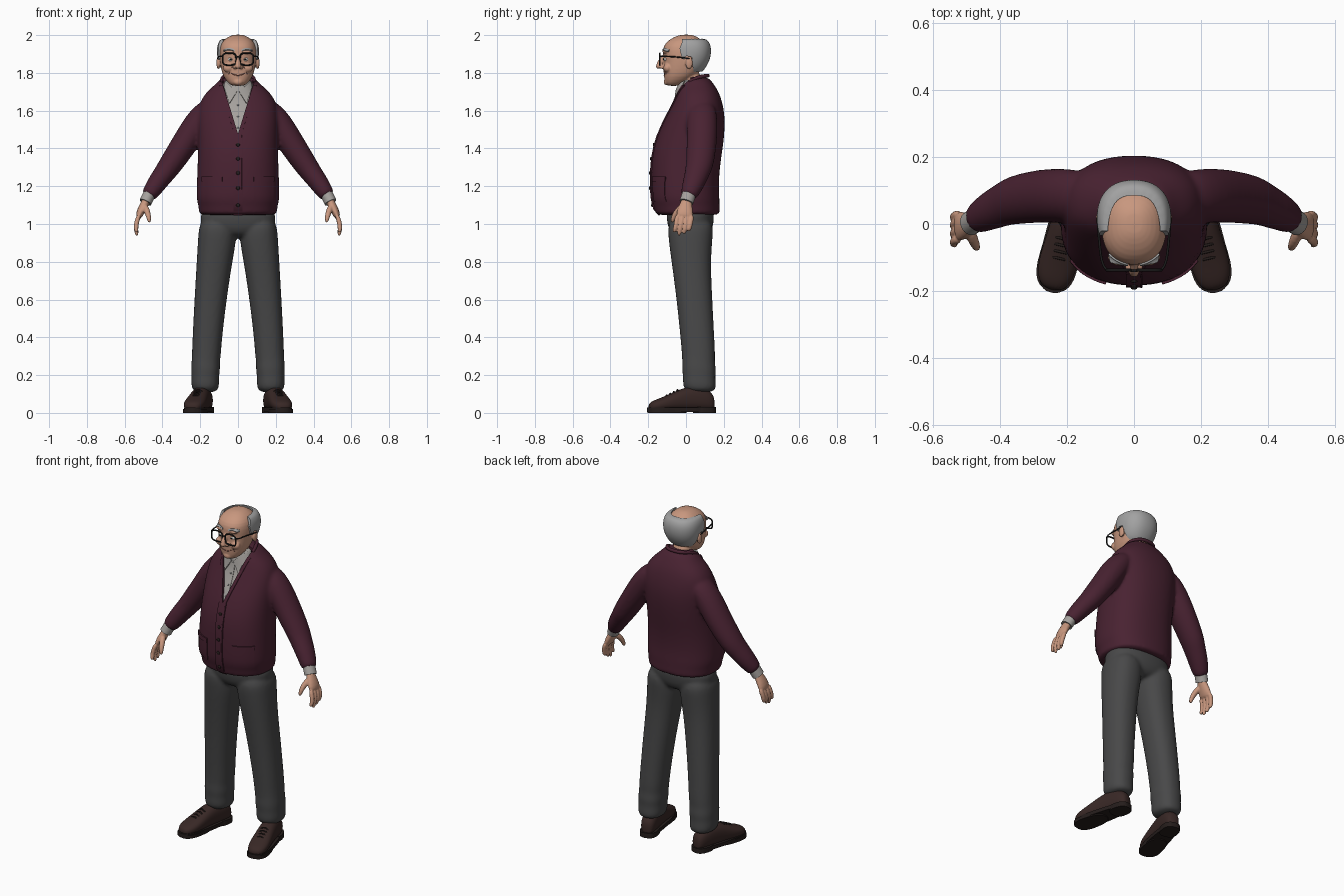
import bpy, bmesh, math
from mathutils import Vector, Matrix
from mathutils.bvhtree import BVHTree

if "Cube" in bpy.data.objects:
    bpy.data.objects.remove(bpy.data.objects["Cube"])


def colour(name, r, g, b):
    m = bpy.data.materials.new(name)
    m.use_nodes = True
    m.diffuse_color = (r, g, b, 1)
    m.node_tree.nodes["Principled BSDF"].inputs["Base Color"].default_value = (r, g, b, 1)
    m.node_tree.nodes["Principled BSDF"].inputs["Roughness"].default_value = 0.8
    return m


WOOL = colour("burgundy wool", .066, .016, .031)
GREY = colour("charcoal cloth", .065, .065, .066)
LEATHER = colour("brown leather", .040, .021, .019)
SOLE = colour("dark sole", .018, .012, .011)
SKIN = colour("skin", .58, .31, .21)
HAIR = colour("grey hair", .36, .36, .36)
SHIRT = colour("pale shirt", .38, .36, .34)
BLACK = colour("black frame", .012, .012, .012)
WHITE = colour("eye white", .7, .68, .64)
LIP = colour("lip and crease", .30, .12, .09)


def sec(z, x0, x1, y0, y1):
    return (Vector(((x0 + x1) / 2, (y0 + y1) / 2, z)),
            Vector(((x1 - x0) / 2, 0, 0)), Vector((0, (y1 - y0) / 2, 0)))


def loft(bm, sections, p=2.3, n=24):
    power = lambda t: math.copysign(abs(t) ** (2 / p), t)
    rings = []
    for c, u, v in sections:
        angles = [math.tau * i / n for i in range(n)]
        rings.append([bm.verts.new(c + u * power(math.cos(a)) + v * power(math.sin(a))) for a in angles])
    for a, b in zip(rings, rings[1:]):
        for i in range(n):
            bm.faces.new((a[i], a[(i + 1) % n], b[(i + 1) % n], b[i]))
    bm.faces.new(rings[0])
    bm.faces.new(rings[-1])


def stack(bm, table, p=2.3):
    loft(bm, [sec(z, -w, w, y0, y1) for z, w, y0, y1 in table], p)


def limb(bm, points, radii, side=1, n=16):
    pts = [Vector((x * side, y, z)) for x, y, z in points]
    out = []
    for i, c in enumerate(pts):
        t = (pts[min(i + 1, len(pts) - 1)] - pts[max(i - 1, 0)]).normalized()
        v = Vector((0, 1, 0))
        v = (v - t * v.dot(t)).normalized()
        out.append((c, v.cross(t) * radii[i][0], v * radii[i][1]))
    loft(bm, out, 2, n)


def ball(bm, centre, radii):
    m = Matrix.Translation(centre) @ Matrix.Diagonal((*radii, 1))
    bmesh.ops.create_uvsphere(bm, u_segments=16, v_segments=10, radius=1, matrix=m)


def bake(obj, mat):
    bpy.context.view_layer.update()
    mesh = bpy.data.meshes.new_from_object(obj.evaluated_get(bpy.context.evaluated_depsgraph_get()))
    obj.modifiers.clear()
    obj.data = mesh
    mesh.materials.clear()
    mesh.materials.append(mat)
    for f in mesh.polygons:
        f.material_index = 0
    bpy.ops.object.select_all(action="DESELECT")
    obj.select_set(True)
    bpy.context.view_layer.objects.active = obj
    bpy.ops.object.shade_smooth_by_angle(angle=math.radians(50))


def finish(bm, name, mat, subdivide=0, voxel=0, smooth=4, thick=0):
    bmesh.ops.recalc_face_normals(bm, faces=bm.faces)
    mesh = bpy.data.meshes.new(name)
    bm.to_mesh(mesh)
    bm.free()
    obj = bpy.data.objects.new(name, mesh)
    bpy.context.collection.objects.link(obj)
    if subdivide:
        obj.modifiers.new("round", "SUBSURF").levels = subdivide
    if voxel:
        m = obj.modifiers.new("blend", "REMESH")
        m.mode, m.voxel_size = "VOXEL", voxel
        m = obj.modifiers.new("soften", "SMOOTH")
        m.factor, m.iterations = .5, smooth
    if thick:
        m = obj.modifiers.new("thicken", "SOLIDIFY")
        m.thickness, m.offset = thick, 0
    bake(obj, mat)
    return obj


def boolean(obj, bm, operation, mat):
    cutter = finish(bm, "cutter", mat)
    m = obj.modifiers.new("cut", "BOOLEAN")
    m.operation, m.solver, m.object = operation, "EXACT", cutter
    bake(obj, mat)
    bpy.data.objects.remove(cutter)


def prism(points, axis, lo, hi):
    bm = bmesh.new()
    place = lambda a, b, t: (t, a, b) if axis == "x" else (a, t, b)
    ends = [[bm.verts.new(place(a, b, t)) for a, b in points] for t in (lo, hi)]
    for e in ends:
        bm.faces.new(e)
    for i in range(len(points)):
        j = (i + 1) % len(points)
        bm.faces.new((ends[0][i], ends[0][j], ends[1][j], ends[1][i]))
    return bm


def front_of(obj):
    bm = bmesh.new()
    bm.from_mesh(obj.data)
    tree = BVHTree.FromBMesh(bm)
    bm.free()

    def point(x, z):
        hit = tree.ray_cast(Vector((x, -1, z)), Vector((0, 1, 0)))[0]
        return hit or Vector((x, 0, z))
    return point


def patch(name, front, fn, mat, thick, nu=6, nv=14):
    bm = bmesh.new()
    grid = [[bm.verts.new(front(*fn(i / nu, j / nv))) for i in range(nu + 1)] for j in range(nv + 1)]
    for a, b in zip(grid, grid[1:]):
        for i in range(nu):
            bm.faces.new((a[i], a[i + 1], b[i + 1], b[i]))
    return finish(bm, name, mat, thick=thick)


def wire(name, points, radius, mat, cyclic=False):
    cu = bpy.data.curves.new(name, "CURVE")
    cu.dimensions, cu.bevel_depth, cu.bevel_resolution = "3D", radius, 2
    sp = cu.splines.new("NURBS")
    sp.points.add(len(points) - 1)
    for q, co in zip(sp.points, points):
        q.co = (*co, 1)
    sp.use_cyclic_u, sp.use_endpoint_u, sp.order_u = cyclic, not cyclic, 3
    cu.use_fill_caps = True
    cu.materials.append(mat)
    bpy.context.collection.objects.link(bpy.data.objects.new(name, cu))


SIDES = (("left", 1), ("right", -1))

# Cardigan: torso and sleeves blended, then opened with a V neck
bm = bmesh.new()
stack(bm, [(1.045, .205, -.16, .178), (1.06, .208, -.165, .181), (1.1, .211, -.172, .178), (1.13, .222, -.184, .179),
           (1.2, .220, -.186, .174), (1.3, .216, -.185, .180), (1.4, .213, -.174, .196), (1.5, .214, -.140, .207),
           (1.58, .215, -.100, .206), (1.65, .202, -.065, .192), (1.7, .168, -.047, .174),
           (1.74, .118, -.03, .148), (1.785, .084, -.01, .116)])
for name, s in SIDES:
    limb(bm, [(.13, .085, 1.64), (.2, .085, 1.56), (.275, .085, 1.436), (.36, .072, 1.31), (.385, .06, 1.275),
              (.43, .04, 1.215), (.46, .022, 1.17), (.48, .01, 1.142)],
         [(.05, .07), (.074, .084), (.072, .082), (.064, .075), (.058, .067), (.053, .06), (.046, .05), (.04, .043)], s)
cardigan = finish(bm, "cardigan", WOOL, 2, .01, 5)
chest = front_of(cardigan)
boolean(cardigan, prism([(0, 1.47), (.085, 1.75), (.085, 1.9), (-.085, 1.9), (-.085, 1.75)], "y", -.5, .025),
        "DIFFERENCE", WOOL)

# Cardigan trim, button band, pockets
patch("button_band", chest, lambda u, v: (.048 * u - .024, 1.05 + .43 * v), WOOL, .014)
wire("band_edge", [chest(.022, 1.05 + .07 * i) - Vector((0, .006, 0)) for i in range(7)], .003, WOOL)
bm = bmesh.new()
for z in (1.42, 1.345, 1.27, 1.19, 1.1):
    ball(bm, chest(0, z) - Vector((0, .008, 0)), (.010, .005, .010))
finish(bm, "cardigan_buttons", SOLE)
for name, s in SIDES:
    patch(name + "_neck_trim", chest, lambda u, v: (s * (.08 * v + .019 * u - .002), 1.468 + .264 * v), WOOL, .012)
    patch(name + "_pocket", chest, lambda u, v: (s * (.085 + .1 * u), 1.12 + .12 * v), WOOL, .006)
    patch(name + "_pocket_welt", chest, lambda u, v: (s * (.083 + .104 * u), 1.225 + .025 * v), WOOL, .014)
wire("neck_band", [(-.088, .015, 1.75), (-.086, .06, 1.778), (-.05, .11, 1.785), (0, .118, 1.786),
                   (.05, .11, 1.785), (.086, .06, 1.778), (.088, .015, 1.75)], .010, WOOL)

# Shirt with collar, placket and cuffs
bm = bmesh.new()
stack(bm, [(1.38, .17, -.155, .15), (1.45, .17, -.143, .15), (1.5, .17, -.124, .15), (1.58, .16, -.086, .15),
           (1.65, .14, -.056, .14), (1.7, .1, -.050, .125), (1.74, .076, -.042, .1), (1.77, .069, -.03, .093)])
shirt = finish(bm, "shirt", SHIRT, 2)
breast = front_of(shirt)
patch("shirt_placket", breast, lambda u, v: (.03 * u - .015, 1.46 + .23 * v), SHIRT, .007)
bm = bmesh.new()
for z in (1.51, 1.57, 1.63):
    ball(bm, breast(0, z) - Vector((0, .005, 0)), (.005, .003, .005))
finish(bm, "shirt_buttons", HAIR)
for name, s in SIDES:
    def leaf(u, v):
        top = Vector((.006, 1.70)).lerp(Vector((.062, 1.755)), v)
        return (lambda q: (s * q.x, q.y))(top.lerp(Vector((.045, 1.635)).lerp(Vector((.070, 1.725)), v), u))
    patch(name + "_collar", breast, leaf, SHIRT, .015)
    bm = bmesh.new()
    limb(bm, [(.465, .018, 1.165), (.478, .01, 1.14), (.49, .002, 1.115)], [(.033, .037)] * 3, s, 24)
    finish(bm, name + "_shirt_cuff", SHIRT)

# Hands
for name, s in SIDES:
    bm = bmesh.new()
    limb(bm, [(.474, .012, 1.15), (.487, .003, 1.12), (.503, -.003, 1.09), (.52, -.006, 1.055), (.528, -.01, 1.03)],
         [(.022, .027), (.022, .028), (.023, .038), (.021, .046), (.014, .043)], s)
    for y, tip in ((-.044, .955), (-.018, .935), (.008, .945), (.031, .965)):
        limb(bm, [(.522, y, 1.05), (.538, y - .006, 1.01), (.541, y - .014, .97), (.533, y - .021, tip)],
             [(.013, .014), (.0135, .0135), (.0125, .0125), (.009, .009)], s, 12)
    limb(bm, [(.495, -.012, 1.10), (.482, -.045, 1.07), (.473, -.066, 1.04), (.468, -.075, 1.005)],
         [(.016, .018), (.017, .017), (.014, .014), (.009, .009)], s, 12)
    finish(bm, name + "_hand", SKIN, 1, .0045, 2)

# Trousers
bm = bmesh.new()
stack(bm, [(1.1, .195, -.105, .15), (1.02, .203, -.104, .15), (.96, .19, -.09, .138), (.925, .1, -.05, .1)])
for name, s in SIDES:
    rows = [(1.04, .02, .203, -.1, .148), (.93, .004, .212, -.095, .142), (.8, .03, .219, -.077, .130),
            (.6, .06, .231, -.05, .140), (.4, .084, .241, -.03, .150), (.31, .09, .244, -.022, .155),
            (.27, .096, .246, -.02, .152), (.23, .094, .249, -.022, .16), (.19, .101, .246, -.015, .154),
            (.15, .099, .249, -.018, .160), (.105, .107, .238, -.002, .157)]
    loft(bm, [sec(z, *sorted((a * s, b * s)), y0, y1) for z, a, b, y0, y1 in rows])
finish(bm, "trousers", GREY, 2, .01, 4)

# Shoes, toes turned out
for name, s in SIDES:
    turn = Matrix.Translation((s * .205, -.02, 0)) @ Matrix.Rotation(s * math.radians(13), 4, "Z")
    bm = bmesh.new()
    rows = [(.174, .022, .08), (.155, .042, .115), (.09, .048, .142), (.02, .05, .138),
            (-.04, .054, .112), (-.1, .059, .085), (-.15, .052, .068), (-.182, .028, .05)]
    loft(bm, [(Vector((0, y, h / 2 + .006)), Vector((w, 0, 0)), Vector((0, 0, h / 2 - .006)))
              for y, w, h in rows], 2.4)
    bm.transform(turn)
    finish(bm, name + "_shoe", LEATHER, 2)
    for part, z0, z1, y0, y1 in (("_sole", .006, .028, -.19, .18), ("_heel", 0, .03, .06, .18), ("_tread", 0, .02, -.186, .02)):
        bm = bmesh.new()
        loft(bm, [sec(z, -.056, .056, y0, y1) for z in (z0, z1)], 2.6, 40)
        for v in bm.verts:
            v.co.x *= 1 - v.co.y * .8
        bm.transform(turn)
        finish(bm, name + part, SOLE)
    for i in range(4):
        y, z = -.025 - .02 * i, .122 - .0095 * i
        wire(name + "_lace", [turn @ Vector(q) for q in ((-.03, y, z - .018), (-.015, y, z), (.015, y, z), (.03, y, z - .018))],
             .004, SOLE)

# Head: skull, neck, nose, cheeks and ears blended
bm = bmesh.new()
stack(bm, [(1.73, .03, -.098, -.035), (1.745, .052, -.112, -.01), (1.78, .079, -.117, .05), (1.82, .090, -.121, .085),
           (1.86, .096, -.118, .1), (1.9, .099, -.124, .112), (1.94, .097, -.122, .112), (1.97, .081, -.098, .09),
           (1.992, .052, -.06, .058), (2.003, .022, -.025, .03)])
stack(bm, [(1.66, .056, -.025, .085), (1.74, .056, -.025, .08), (1.82, .06, -.03, .08)])
limb(bm, [(0, -.108, 1.895), (0, -.128, 1.87), (0, -.143, 1.845), (0, -.143, 1.825)],
     [(.010, .012), (.012, .014), (.016, .017), (.014, .013)])
ball(bm, (0, -.145, 1.835), (.016, .015, .014))
ball(bm, (0, -.103, 1.752), (.026, .016, .018))
for name, s in SIDES:
    ball(bm, (s * .017, -.128, 1.831), (.011, .013, .010))
    ball(bm, (s * .05, -.098, 1.826), (.03, .023, .024))
    ball(bm, (s * .042, -.108, 1.912), (.032, .018, .010))
    ball(bm, (s * .104, .016, 1.853), (.011, .021, .034))
head = finish(bm, "head", SKIN, 1, .005, 3)
face = front_of(head)

# Hair: a fringe around the back and sides
bm = bmesh.new()
stack(bm, [(1.785, .06, -.08, .07), (1.82, .093, -.1, .1), (1.86, .106, -.1, .124), (1.9, .113, -.1, .134),
           (1.94, .112, -.1, .133), (1.968, .102, -.1, .121), (1.985, .085, -.1, .1)])
hair = finish(bm, "hair", HAIR, 2)
boolean(hair, prism([(-.015, 2.05), (-.022, 1.96), (-.034, 1.93), (-.022, 1.875), (-.008, 1.87), (.0, 1.89), (.03, 1.885),
                     (.036, 1.83), (.045, 1.79), (.06, 1.77), (.2, 1.77), (.2, 2.05)], "x", -.3, .3), "INTERSECT", HAIR)
bm = bmesh.new()
loft(bm, [sec(z, -.08, .08, -.25, .085) for z in (1.7, 2.1)], 3, 48)
boolean(hair, bm, "DIFFERENCE", HAIR)

# Face details and spectacles
for name, s in SIDES:
    for part, mat, y, r in (("_eye", WHITE, .006, .013), ("_pupil", BLACK, -.006, .005)):
        bm = bmesh.new()
        ball(bm, face(s * .038, 1.872) + Vector((0, y, 0)), (r * 1.2, r * .8, r * .8))
        finish(bm, name + part, mat)
    patch(name + "_brow", face, lambda u, v: (s * (.018 + .055 * v), 1.912 + .011 * u + .03 * v * (1 - v)), HAIR, .01)
    wire(name + "_smile_line", [face(s * x, z) for x, z in ((.026, 1.838), (.04, 1.82), (.049, 1.79))], .0016, LIP)
    rim = []
    for i in range(24):
        c, d = math.cos(math.tau * i / 24), math.sin(math.tau * i / 24)
        rim.append((s * (.046 + .036 * math.copysign(abs(c) ** .6, c)), -.138, 1.873 + .032 * math.copysign(abs(d) ** .6, d)))
    wire(name + "_rim", rim, .0042, BLACK, True)
    wire(name + "_temple", [(s * .08, -.138, 1.888), (s * .094, -.128, 1.888), (s * .104, -.06, 1.886), (s * .109, .02, 1.876)],
         .0036, BLACK)
wire("spectacle_bridge", [(-.012, -.138, 1.882), (0, -.143, 1.888), (.012, -.138, 1.882)], .0038, BLACK)
wire("mouth", [face(x * .006, 1.787 + x * x * .0003) for x in range(-6, 7)], .0026, LIP)
